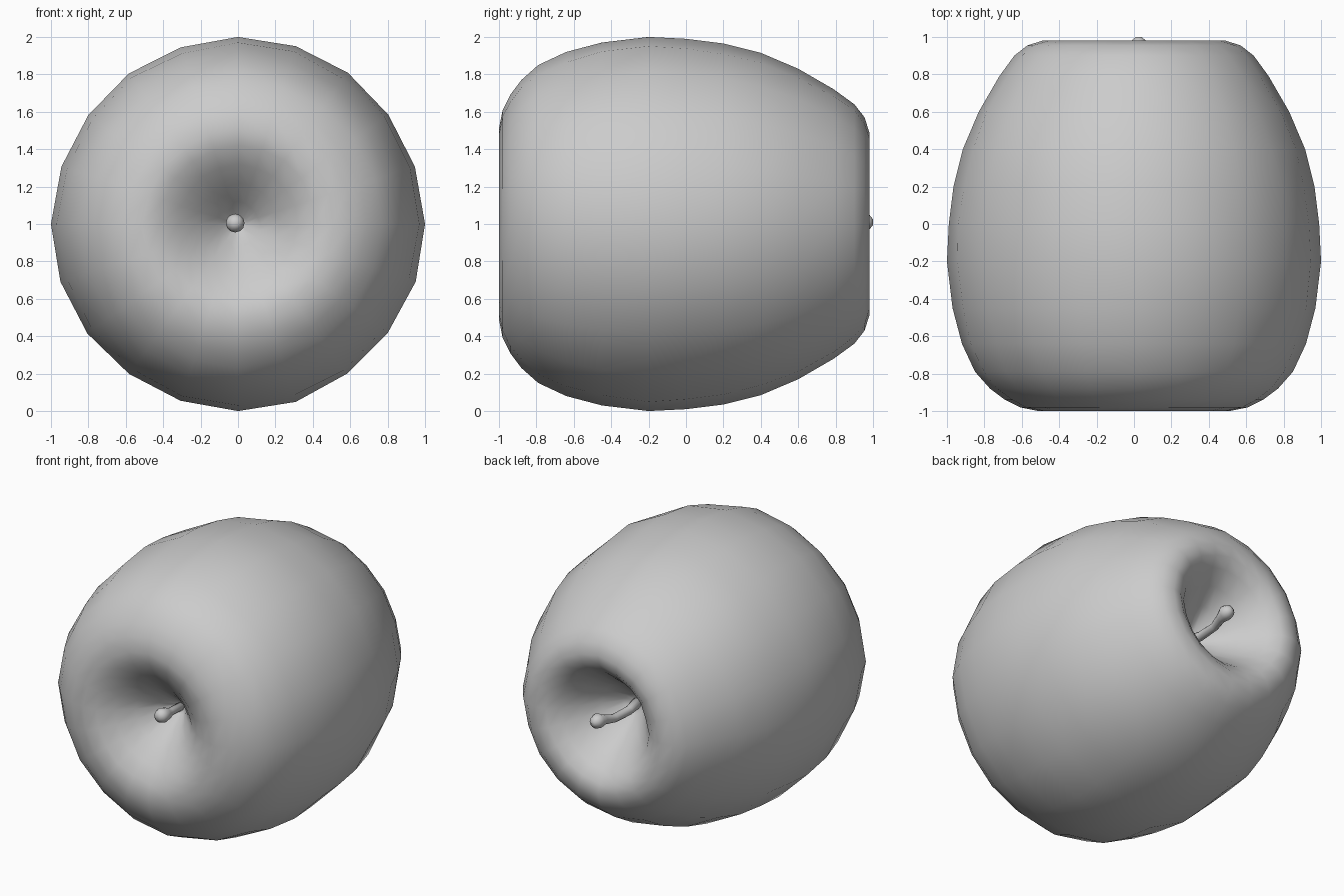
import bpy, bmesh, math, random
from mathutils import Vector

if "Cube" in bpy.data.objects:
    bpy.data.objects.remove(bpy.data.objects["Cube"])

random.seed(4)
SIDES = 20


def finish(bm, name):
    bmesh.ops.recalc_face_normals(bm, faces=bm.faces)
    mesh = bpy.data.meshes.new(name)
    bm.to_mesh(mesh)
    bm.free()
    for p in mesh.polygons:
        p.use_smooth = True
    obj = bpy.data.objects.new(name, mesh)
    bpy.context.collection.objects.link(obj)
    return obj


def lathe(name, profile, sides, dent=0.0):
    """Revolve (radius, y) points around the y axis at z = 1; ends have radius 0."""
    bm = bmesh.new()
    rings = []
    for r, y in profile:
        if r == 0:
            rings.append([bm.verts.new((0, y, 1))])
            continue
        ring = []
        for i in range(sides):
            a = 2 * math.pi * i / sides
            # small random dents, none on the four extreme directions
            rr = r - (random.uniform(0, dent) if i % (sides // 4) else 0)
            ring.append(bm.verts.new((rr * math.cos(a), y, 1 + rr * math.sin(a))))
        rings.append(ring)
    for a, b in zip(rings, rings[1:]):
        for i in range(sides):
            j = (i + 1) % sides
            quad = [a[i % len(a)], a[j % len(a)], b[j % len(b)], b[i % len(b)]]
            bm.faces.new(list(dict.fromkeys(quad)))
    return finish(bm, name)


def stalk(name, points):
    """Round tube through (x, y, z, radius) points, closed at both ends."""
    bm = bmesh.new()
    n = 12
    rings = []
    for x, y, z, r in points:
        rings.append([bm.verts.new(Vector((x + r * math.cos(t), y, z + r * math.sin(t))))
                      for t in (2 * math.pi * i / n for i in range(n))])
    for a, b in zip(rings, rings[1:]):
        for i in range(n):
            j = (i + 1) % n
            bm.faces.new((a[i], a[j], b[j], b[i]))
    bm.faces.new(rings[0])
    bm.faces.new(rings[-1])
    return finish(bm, name)


# Apple body lying on its side: front hollow, outer skin, back hollow
lathe("apple_body", [
    (0, -0.62), (0.05, -0.65), (0.12, -0.73), (0.22, -0.83), (0.32, -0.92),
    (0.42, -0.98), (0.51, -1.0), (0.61, -0.98), (0.69, -0.94), (0.77, -0.88),
    (0.85, -0.79), (0.92, -0.64), (0.97, -0.45), (1.0, -0.2), (0.99, 0.0),
    (0.965, 0.2), (0.915, 0.4), (0.83, 0.6), (0.72, 0.79), (0.64, 0.9),
    (0.57, 0.955), (0.49, 0.98), (0.42, 0.965), (0.35, 0.91), (0.27, 0.81),
    (0.18, 0.69), (0.08, 0.58), (0, 0.54)], SIDES, 0.012)

# Knob in the front hollow
stalk("front_knob", [
    (0, -0.58, 1, 0.03), (-0.01, -0.74, 1, 0.026), (-0.015, -0.78, 1, 0.042),
    (-0.015, -0.82, 1.005, 0.05), (-0.015, -0.855, 1.005, 0.04), (-0.015, -0.87, 1.005, 0.015)])

# Bent stem in the back hollow
stalk("back_stem", [
    (0, 0.5, 1, 0.04), (-0.01, 0.65, 0.98, 0.03), (0, 0.8, 0.98, 0.028),
    (0.02, 0.89, 1.0, 0.034), (0.025, 0.94, 1.01, 0.05),
    (0.025, 0.98, 1.01, 0.04), (0.025, 1.0, 1.01, 0.015)])
